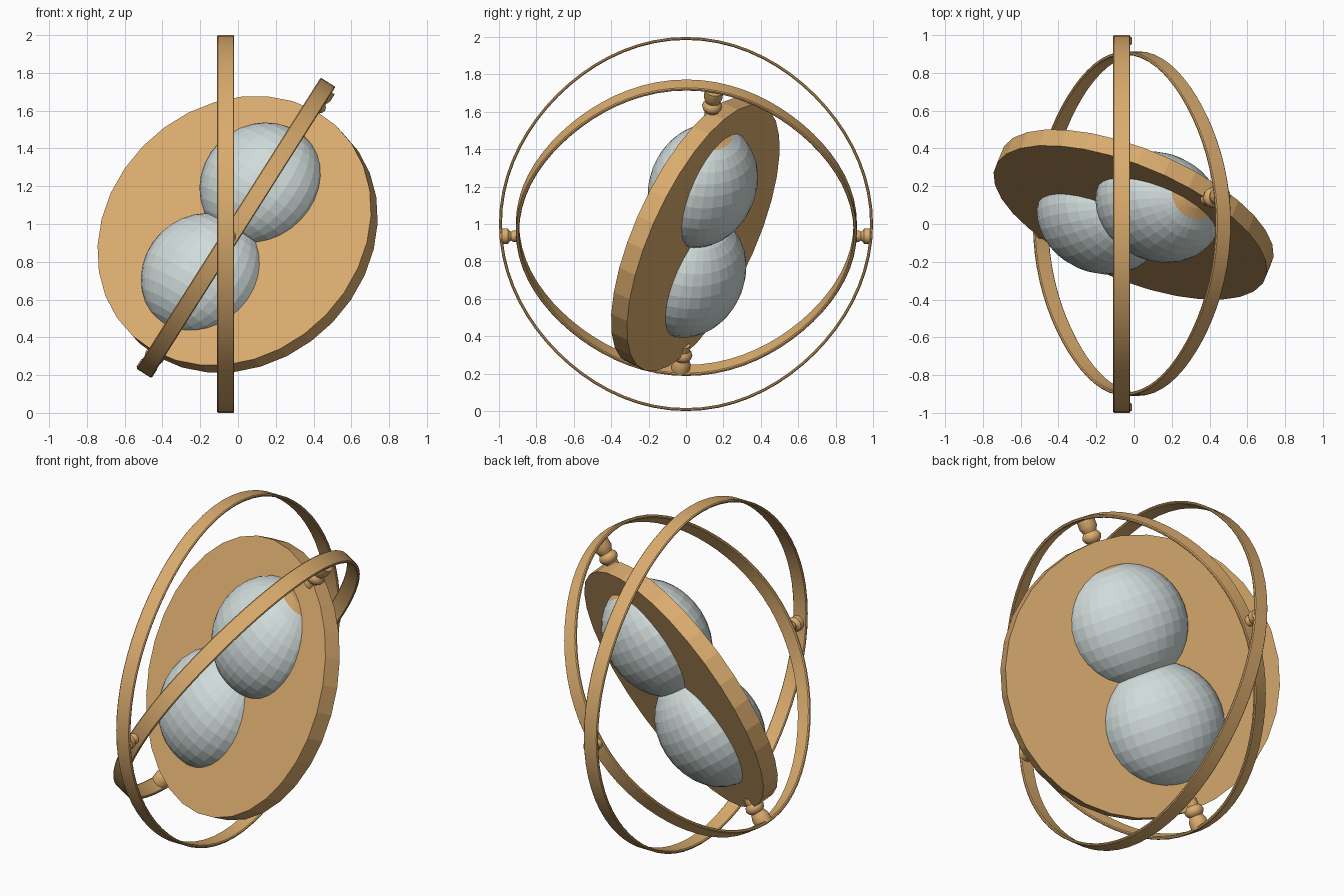
import bpy, bmesh, math
from mathutils import Vector, Matrix

if "Cube" in bpy.data.objects:
    bpy.data.objects.remove(bpy.data.objects["Cube"])


def material(name, rgb):
    m = bpy.data.materials.new(name)
    m.diffuse_color = (*rgb, 1)
    m.use_nodes = True
    m.node_tree.nodes["Principled BSDF"].inputs["Base Color"].default_value = m.diffuse_color
    return m


GOLD = material("warm gold", (0.70, 0.41, 0.155))
GLASS = material("pale blue grey", (0.63, 0.71, 0.70))


def frame(z_dir, x_hint, origin):
    """Matrix whose local z is z_dir and whose local x leans towards x_hint."""
    z = Vector(z_dir).normalized()
    x = Vector(x_hint)
    x = (x - z * x.dot(z)).normalized()
    m = Matrix((x, z.cross(x), z)).transposed().to_4x4()
    m.translation = Vector(origin)
    return m


def finish(bm, name, mats, matrix, smooth=False):
    bmesh.ops.recalc_face_normals(bm, faces=bm.faces)
    bm.transform(matrix)
    me = bpy.data.meshes.new(name)
    bm.to_mesh(me)
    bm.free()
    for m in mats:
        me.materials.append(m)
    ob = bpy.data.objects.new(name, me)
    bpy.context.collection.objects.link(ob)
    if smooth:
        bpy.ops.object.select_all(action='DESELECT')
        ob.select_set(True)
        bpy.context.view_layer.objects.active = ob
        bpy.ops.object.shade_smooth_by_angle(angle=math.radians(40))
    return ob


def sweep(name, profile, segs, matrix, closed, flatten=0.0):
    """Turn (radius, height) points round local z; flatten pulls in the diagonals."""
    bm = bmesh.new()
    rows = []
    for i in range(segs):
        a = 2 * math.pi * i / segs
        k = 1 - flatten * (1 - math.cos(4 * a)) / 2
        rows.append([bm.verts.new((r * k * math.cos(a), r * k * math.sin(a), h))
                     for r, h in profile])
    n = len(profile)
    for i in range(segs):
        p, q = rows[i], rows[(i + 1) % segs]
        for j in range(n if closed else n - 1):
            k = (j + 1) % n
            bm.faces.new((p[j], q[j], q[k], p[k]))
    if not closed:
        bm.faces.new([r[0] for r in rows])
        bm.faces.new([r[-1] for r in rows])
    return finish(bm, name, [GOLD], matrix, True)


def band(radius, thick, width):
    """Flat band section with small chamfers."""
    w, c, i = width / 2, 0.005, radius - thick
    return [(i, -w + c), (i + c, -w), (radius - c, -w), (radius, -w + c),
            (radius, w - c), (radius - c, w), (i + c, w), (i, w - c)]


# Rings
sweep("outer_ring", band(1.0, 0.016, 0.09), 72,
      frame((1, 0, 0), (0, 1, 0), (-0.065, 0, 1.0)), True, 0.02)
sweep("inner_ring", band(0.912, 0.018, 0.092), 72,
      frame((0.845, 0, -0.535), (0, 1, 0), (-0.011, 0.002, 0.98)), True, 0.03)

# Tilted disc
normal = Vector((-0.355, -0.85, 0.39)).normalized()
axis = Vector((0.539, 0.10, 0.835)).normalized()
bm = bmesh.new()
bmesh.ops.create_cone(bm, cap_ends=True, segments=32, radius1=0.775, radius2=0.775, depth=0.1)
finish(bm, "disc", [GOLD], frame(normal, axis, (-0.002, 0.05, 0.945)))

# Two flattened bulbs, poles along the pivot axis, gold cap on the upper one
in_plane = (axis - normal * axis.dot(normal)).normalized()
for name, centre, capped in (("upper_bulb", (0.13, 0.09, 1.205), True),
                             ("lower_bulb", (-0.18, 0.028, 0.725), False)):
    bm = bmesh.new()
    bmesh.ops.create_uvsphere(bm, u_segments=32, v_segments=16, radius=0.342)
    for f in bm.faces:
        if capped and f.calc_center_median().z > 0.342 * math.cos(math.radians(22.5)):
            f.material_index = 1
    for v in bm.verts:
        v.co.x *= 0.275 / 0.342
    finish(bm, name, [GLASS, GOLD], frame(in_plane, normal, centre))

# Turned pins holding the disc in the inner ring
pin = [(0.036, 0.73), (0.036, 0.765), (0.048, 0.778), (0.054, 0.795), (0.048, 0.812),
       (0.038, 0.823), (0.044, 0.838), (0.050, 0.850), (0.050, 0.893)]
for name, s in (("upper_disc_pin", 1), ("lower_disc_pin", -1)):
    sweep(name, pin, 24, frame(axis * s, (0, 1, 0), (-0.013, 0.06, 0.965)), False)

# Small pins joining the two rings
joint = [(0.030, 0.90), (0.030, 0.925), (0.024, 0.935), (0.030, 0.945),
         (0.042, 0.953), (0.042, 0.985), (0.034, 0.992)]
for name, s in (("front_ring_pin", -1), ("back_ring_pin", 1)):
    sweep(name, joint, 24, frame((0, s, 0), (1, 0, 0), (-0.052, 0, 0.935)), False)
